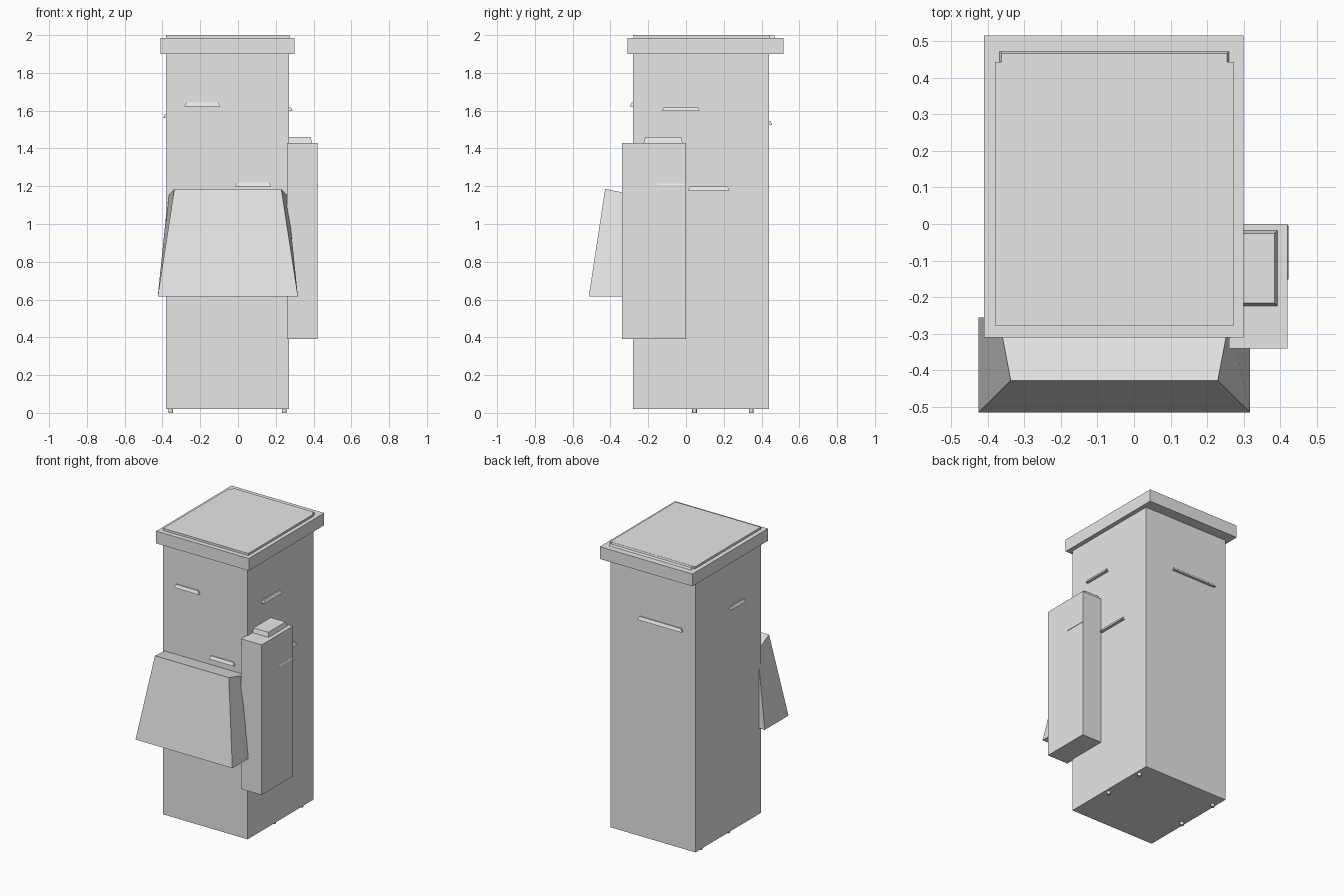
import bpy

cube = bpy.data.objects.get("Cube")
if cube:
    bpy.data.objects.remove(cube, do_unlink=True)

grey = bpy.data.materials.new("light grey")
grey.use_nodes = True
grey.diffuse_color = (0.8, 0.8, 0.8, 1)
grey.node_tree.nodes["Principled BSDF"].inputs["Base Color"].default_value = (0.8, 0.8, 0.8, 1)


def frustum(name, bottom, top):
    """Solid between two rings of four corners."""
    faces = [(3, 2, 1, 0), (4, 5, 6, 7)]
    faces += [(i, (i + 1) % 4, (i + 1) % 4 + 4, i + 4) for i in range(4)]
    mesh = bpy.data.meshes.new(name)
    mesh.from_pydata(bottom + top, [], faces)
    mesh.materials.append(grey)
    obj = bpy.data.objects.new(name, mesh)
    bpy.context.collection.objects.link(obj)
    return obj


def box(name, x, y, z, taper=0.0):
    """Box from ranges; taper pulls the top edges inward."""
    def ring(t, h):
        return [(x[0] + t, y[0] + t, h), (x[1] - t, y[0] + t, h),
                (x[1] - t, y[1] - t, h), (x[0] + t, y[1] - t, h)]
    return frustum(name, ring(0, z[0]), ring(taper, z[1]))


# Main cabinet and lid
box("cabinet", (-0.38, 0.27), (-0.28, 0.44), (0.02, 1.90))
box("lid_rim", (-0.41, 0.30), (-0.31, 0.515), (1.90, 1.985))
box("lid_panel", (-0.38, 0.273), (-0.277, 0.443), (1.985, 2.0))
box("lid_hinge_strip", (-0.368, 0.26), (0.40, 0.472), (1.985, 1.999), 0.006)

# Side housing with its cap
box("side_housing", (0.26, 0.42), (-0.34, 0.0), (0.39, 1.43))
box("side_housing_cap", (0.25, 0.392), (-0.224, -0.018), (1.43, 1.46), 0.008)

# Flared front hood
frustum("front_hood",
        [(-0.425, -0.515, 0.615), (0.317, -0.515, 0.615),
         (0.317, -0.255, 0.615), (-0.425, -0.255, 0.615)],
        [(-0.337, -0.428, 1.186), (0.229, -0.428, 1.186),
         (0.262, -0.255, 1.15), (-0.37, -0.255, 1.15)])

# Louvre hoods on each wall
louvres = [
    ("front_louvre_upper", (-0.284, -0.095), (-0.297, -0.25), 1.623),
    ("front_louvre_lower", (-0.016, 0.175), (-0.297, -0.25), 1.199),
    ("left_louvre_upper", (0.24, 0.29), (-0.127, 0.073), 1.597),
    ("left_louvre_lower", (0.24, 0.29), (0.01, 0.23), 1.178),
    ("housing_louvre", (0.38, 0.423), (-0.152, -0.004), 1.207),
    ("right_louvre", (-0.398, -0.35), (-0.09, 0.065), 1.56),
    ("back_louvre", (-0.285, 0.055), (0.40, 0.457), 1.523),
]
for name, x, y, z in louvres:
    box(name, x, y, (z, z + 0.021), 0.01)

# Round feet
for x in (-0.355, 0.245):
    for y in (0.045, 0.345):
        bpy.ops.mesh.primitive_cylinder_add(vertices=16, radius=0.012, depth=0.03,
                                            location=(x, y, 0.015))
        foot = bpy.context.object
        foot.name = "foot"
        foot.data.materials.append(grey)
        bpy.ops.object.shade_smooth_by_angle()
